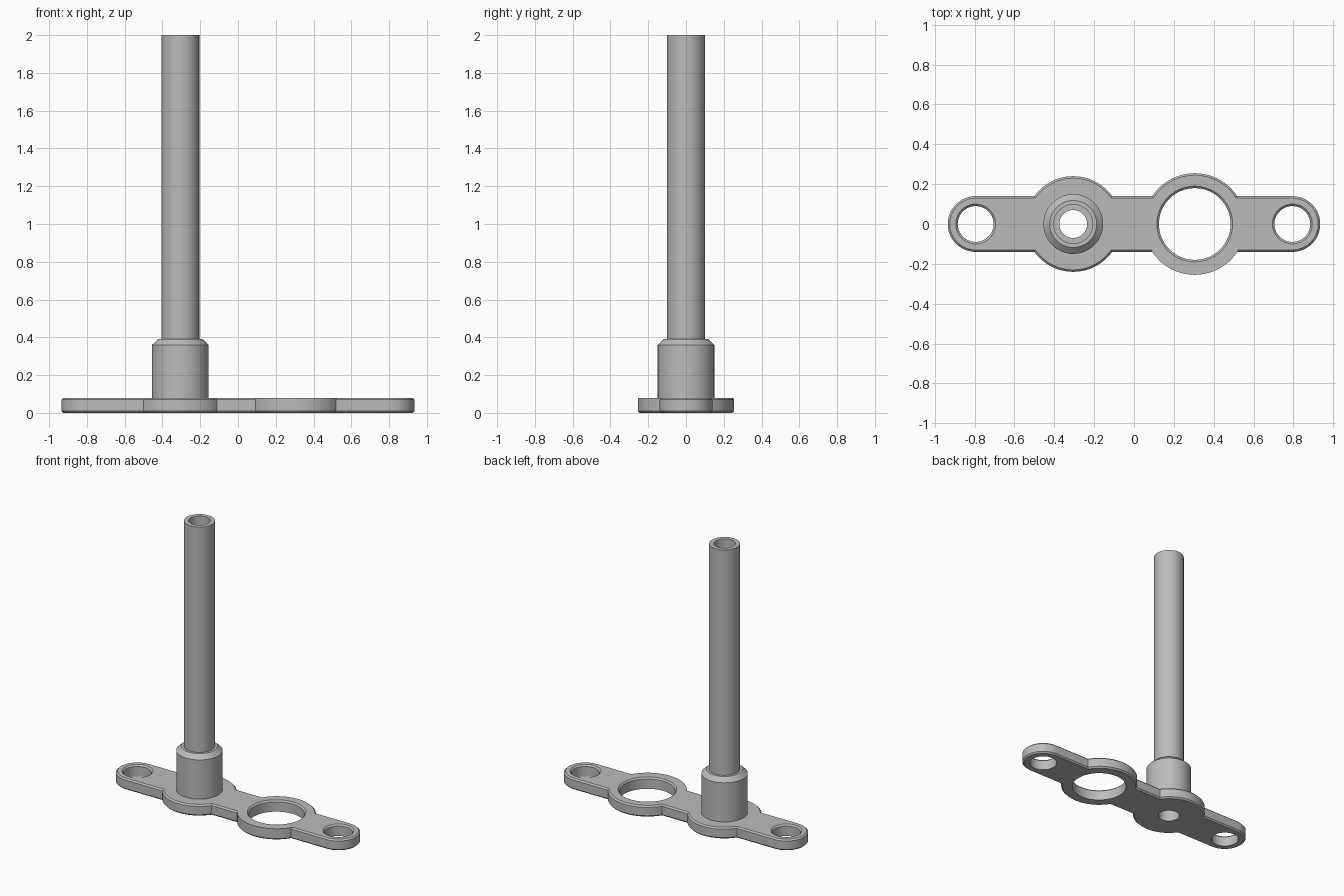
import bpy
import bmesh
import math
from mathutils import Vector

cube = bpy.data.objects.get("Cube")
if cube:
    bpy.data.objects.remove(cube)

GREY = (0.5, 0.5, 0.5, 1)
steel = bpy.data.materials.new("grey metal")
steel.use_nodes = True
steel.diffuse_color = GREY
steel.node_tree.nodes["Principled BSDF"].inputs["Base Color"].default_value = GREY

THICK, BEVEL = 0.08, 0.01
POST_X, RING_X, END_X = -0.305, 0.305, 0.795
BORE = 0.07


def finish(name, bm, location=(0, 0, 0)):
    bmesh.ops.remove_doubles(bm, verts=bm.verts, dist=1e-5)
    mesh = bpy.data.meshes.new(name)
    bm.to_mesh(mesh)
    bm.free()
    mesh.materials.append(steel)
    obj = bpy.data.objects.new(name, mesh)
    bpy.context.collection.objects.link(obj)
    obj.location = location
    bpy.ops.object.select_all(action="DESELECT")
    obj.select_set(True)
    bpy.context.view_layer.objects.active = obj
    bpy.ops.object.shade_smooth_by_angle(angle=math.radians(30))


def arc(cx, r, start, end, steps):
    return [(cx + r * math.cos(start + (end - start) * i / steps),
             r * math.sin(start + (end - start) * i / steps)) for i in range(steps + 1)]


def outline(inset, front_inset):
    """Counter-clockwise outline of the strap with its two round bosses."""
    half = 0.14 - inset
    post_r, ring_r, front_r = 0.24 - inset, 0.255 - inset, 0.255 - front_inset

    def boss(cx, r, base):
        a = math.asin(half / r)
        return arc(cx, r, base + a, base + math.pi - a, 32)

    return (arc(END_X, half, -math.pi / 2, math.pi / 2, 32)
            + boss(RING_X, ring_r, 0) + boss(POST_X, post_r, 0)
            + arc(-END_X, half, math.pi / 2, 1.5 * math.pi, 32)
            + boss(POST_X, post_r, math.pi) + boss(RING_X, front_r, math.pi))


def add_loop(bm, points, z):
    return [bm.verts.new((x, y, z)) for x, y in points]


def bridge(bm, lower, upper):
    n = len(lower)
    for i in range(n):
        j = (i + 1) % n
        bm.faces.new((lower[i], lower[j], upper[j], upper[i]))


def cap(bm, loops, direction):
    edges = []
    for loop in loops:
        for a, b in zip(loop, loop[1:] + loop[:1]):
            edges.append(bm.edges.get((a, b)) or bm.edges.new((a, b)))
    bmesh.ops.triangle_fill(bm, edges=edges, use_beauty=True,
                            normal=Vector((0, 0, direction)))


# Base plate: chamfered rim, chamfered holes, flat top and bottom
bm = bmesh.new()
rim = [add_loop(bm, outline(BEVEL, BEVEL), 0),
       add_loop(bm, outline(0, 0), BEVEL),
       add_loop(bm, outline(0, 0), THICK - BEVEL),
       add_loop(bm, outline(BEVEL, 0), THICK)]
for low, high in zip(rim, rim[1:]):
    bridge(bm, low, high)
bottoms, tops = [rim[0]], [rim[-1]]
for x, r, chamfer in ((-END_X, 0.09, BEVEL), (END_X, 0.09, BEVEL),
                      (RING_X, 0.18, BEVEL), (POST_X, BORE, 0)):
    hole = [add_loop(bm, arc(x, rad, 0, 2 * math.pi, 64)[:-1], z)
            for rad, z in ((r, 0), (r, THICK - BEVEL), (r + chamfer, THICK))]
    for low, high in zip(hole, hole[1:]):
        bridge(bm, high, low)
    bottoms.append(hole[0])
    tops.append(hole[-1])
cap(bm, bottoms, -1)
cap(bm, tops, 1)
bmesh.ops.recalc_face_normals(bm, faces=bm.faces)
finish("base_plate", bm)


def lathe(name, profile):
    """Surface of revolution around the post axis, profile listed upwards outside."""
    bm = bmesh.new()
    rings = [add_loop(bm, arc(0, r, 0, 2 * math.pi, 64)[:-1], z) for r, z in profile]
    for low, high in zip(rings, rings[1:]):
        bridge(bm, low, high)
    finish(name, bm, (POST_X, 0, 0))


# Collar with sloped shoulder, then the hollow post
lathe("collar", [(0.15, THICK), (0.15, 0.36), (0.118, 0.39), (0.1, 0.39)])
lathe("tube", [(0.1, 0.39), (0.1, 2), (BORE, 2), (BORE, THICK)])
